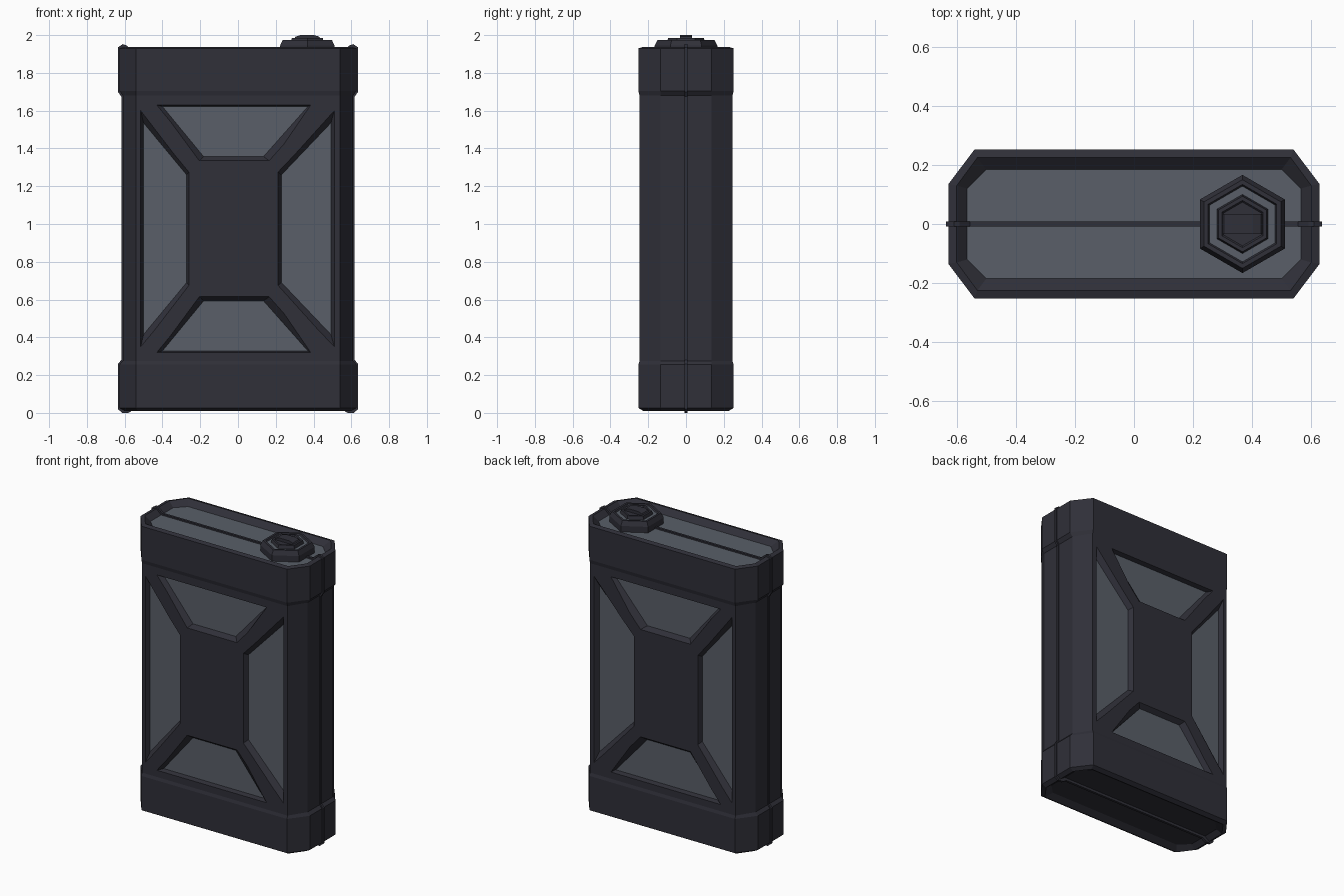
import bpy, bmesh, math

if "Cube" in bpy.data.objects:
    bpy.data.objects.remove(bpy.data.objects["Cube"])


def material(name, rgb):
    m = bpy.data.materials.new(name)
    m.diffuse_color = (*rgb, 1)
    m.use_nodes = True
    m.node_tree.nodes["Principled BSDF"].inputs["Base Color"].default_value = m.diffuse_color
    return m


DARK = material("dark_shell", (0.029, 0.029, 0.040))
LIGHT = material("light_grey_panel", (0.100, 0.114, 0.140))


def finish(name, bm):
    bmesh.ops.recalc_face_normals(bm, faces=bm.faces)
    me = bpy.data.meshes.new(name)
    bm.to_mesh(me)
    bm.free()
    me.materials.append(DARK)
    me.materials.append(LIGHT)
    ob = bpy.data.objects.new(name, me)
    bpy.context.collection.objects.link(ob)
    return ob


def loft(bm, loops):
    """Skin a list of equal-length point loops and close both ends."""
    rings = [[bm.verts.new(p) for p in lp] for lp in loops]
    n = len(rings[0])
    for a, b in zip(rings, rings[1:]):
        for i in range(n):
            j = (i + 1) % n
            bm.faces.new((a[i], a[j], b[j], b[i]))
    bm.faces.new(rings[0])
    bm.faces.new(rings[-1])


def octagon(z, hx, hy, cx, cy):
    return [(hx, -cy, z), (hx, cy, z), (cx, hy, z), (-cx, hy, z),
            (-hx, cy, z), (-hx, -cy, z), (-cx, -hy, z), (cx, -hy, z)]


# Can shell: stacked octagons, with recessed floors at both ends
MID_Y = 0.246
bm = bmesh.new()
loft(bm, [octagon(*s) for s in [
    (0.035, 0.565, 0.185, 0.50, 0.12),
    (0.010, 0.600, 0.225, 0.53, 0.13),
    (0.026, 0.628, 0.252, 0.54, 0.135),
    (0.255, 0.628, 0.252, 0.54, 0.135),
    (0.275, 0.610, MID_Y, 0.54, 0.135),
    (1.680, 0.610, MID_Y, 0.54, 0.135),
    (1.705, 0.628, 0.252, 0.54, 0.135),
    (1.930, 0.628, 0.252, 0.54, 0.135),
    (1.938, 0.600, 0.225, 0.53, 0.13),
    (1.905, 0.565, 0.185, 0.50, 0.12)]])
body = finish("can_body", bm)

# Tapered cutters for the four pressed panels on front and back
ZC, DEPTH = 0.975, 0.03


def ends(long_a, long_b, short_a, short_b, zl, zs):
    return [(long_a, zl), (long_b, zl), (short_b, zs), (short_a, zs)]


def sides(xl, xs, hl, hs):
    return [(xl, -hl), (xl, hl), (xs, hs), (xs, -hs)]


panels = [
    (ends(-0.43, 0.385, -0.205, 0.165, 0.655, 0.360),
     ends(-0.40, 0.370, -0.182, 0.135, 0.647, 0.382)),
    (sides(-0.515, -0.260, 0.625, 0.300), sides(-0.500, -0.272, 0.560, 0.285)),
    (sides(0.510, 0.212, 0.625, 0.300), sides(0.492, 0.230, 0.560, 0.285))]
flip = [[(x, -z) for x, z in p] for p in panels[0]]
panels.append(flip)
bm = bmesh.new()
for outer, inner in panels:
    beyond = [(o[0] + (o[0] - i[0]) / 2, o[1] + (o[1] - i[1]) / 2)
              for o, i in zip(outer, inner)]
    for s in (-1, 1):
        loft(bm, [[(x, s * y, z + ZC) for x, z in poly] for poly, y in
                  ((inner, MID_Y - DEPTH), (beyond, MID_Y + DEPTH / 2))])
cutter = finish("panel_cutter", bm)
cutter.hide_render = True

mod = body.modifiers.new("panels", 'BOOLEAN')
mod.operation = 'DIFFERENCE'
mod.solver = 'EXACT'
mod.object = cutter
dg = bpy.context.evaluated_depsgraph_get()
cut = bpy.data.meshes.new_from_object(body.evaluated_get(dg))
body.modifiers.clear()
body.data = cut
bpy.data.objects.remove(cutter)

# Light colour on panel floors and on the recessed top
cut.materials.clear()
cut.materials.append(DARK)
cut.materials.append(LIGHT)
for f in cut.polygons:
    panel = abs(f.normal.y) > 0.99 and abs(f.center.y) < MID_Y - DEPTH / 2
    top = f.normal.z > 0.99 and f.center.z > 1.8
    f.material_index = 1 if panel or top else 0

# Weld seam: thin ridge following the can outline in the centre plane
half = [(0.55, 0.018), (0.58, 0.0), (0.612, 0.0), (0.636, 0.02),
        (0.636, 0.258), (0.618, 0.280), (0.618, 1.675), (0.636, 1.70),
        (0.636, 1.935), (0.610, 1.952), (0.590, 1.945), (0.555, 1.915)]
outline = half + [(-x, z) for x, z in reversed(half)]
bm = bmesh.new()
loft(bm, [[(x, y, z) for x, z in outline] for y in (-0.008, 0.008)])
finish("weld_seam", bm)

# Hexagonal filler cap with a light groove
CX = 0.367


def hexagon(r, z):
    return [(CX + r * math.sin(k * math.pi / 3), r * math.cos(k * math.pi / 3), z)
            for k in range(6)]


bm = bmesh.new()
loft(bm, [hexagon(*s) for s in [
    (0.166, 1.900), (0.166, 1.945), (0.150, 1.975), (0.134, 1.975),
    (0.128, 1.965), (0.100, 1.965), (0.094, 1.986), (0.080, 1.986),
    (0.074, 1.980)]])
cap = finish("filler_cap", bm)
for f in cap.data.polygons:
    if f.normal.z > 0.99 and abs(f.center.z - 1.965) < 0.002:
        f.material_index = 1

# Arched grip on the cap
arch = [(-0.072, 1.978), (-0.062, 1.992), (-0.035, 2.0),
        (0.035, 2.0), (0.062, 1.992), (0.072, 1.978)]
bm = bmesh.new()
loft(bm, [[(CX + x, y, z) for x, z in arch] for y in (-0.033, 0.033)])
finish("cap_grip", bm)
